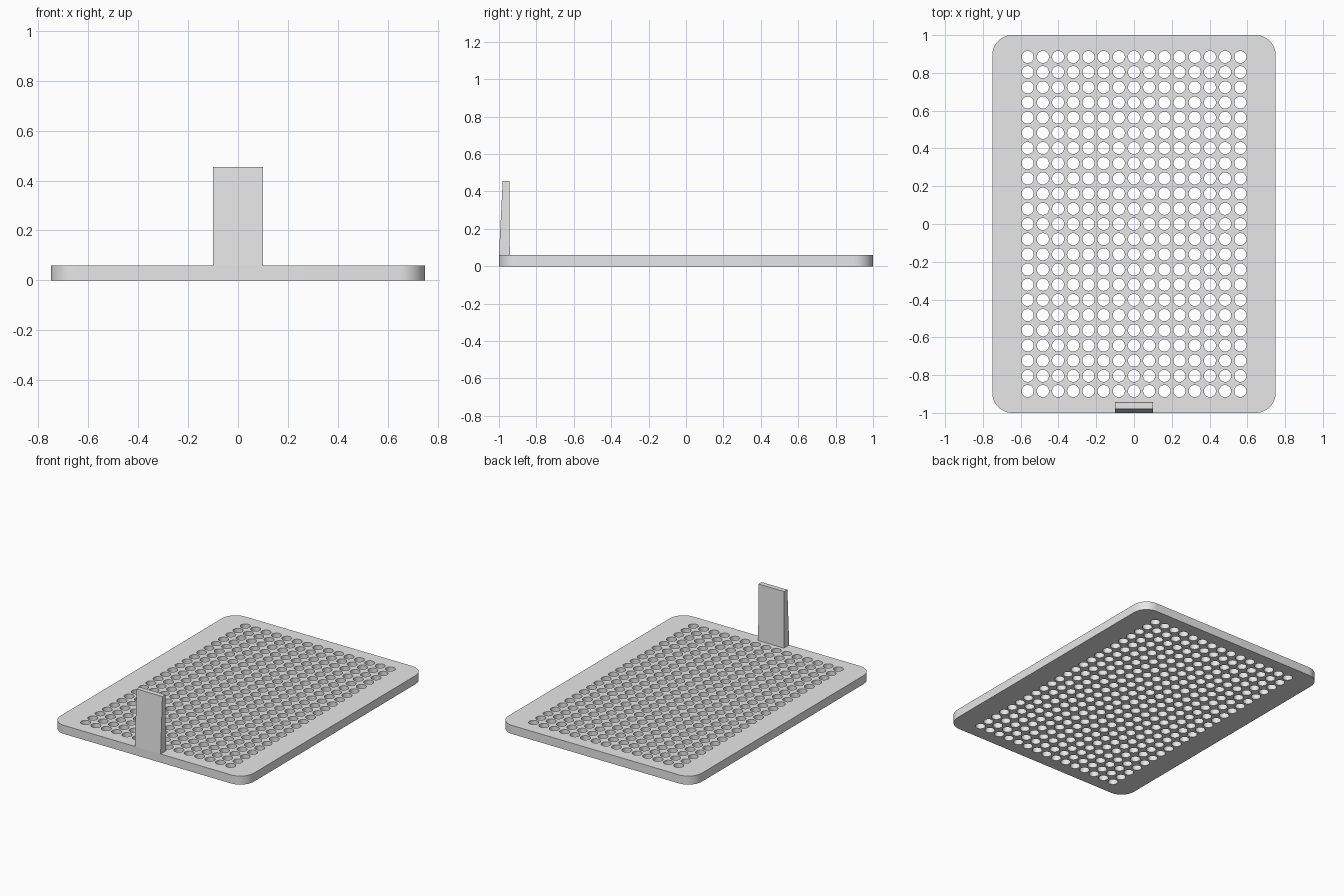
import bpy, bmesh
from math import sin, cos, pi

cube = bpy.data.objects.get("Cube")
if cube:
    bpy.data.objects.remove(cube, do_unlink=True)

HALF_X, HALF_Y, THICK = 0.75, 1.0, 0.06
CORNER, CORNER_STEPS = 0.105, 12
COLS, ROWS, PITCH = 15, 23, 0.0804
HOLE_R, HOLE_SIDES = 0.032, 32

grey = bpy.data.materials.new("plain_grey")
grey.use_nodes = True
colour = (0.8, 0.8, 0.8, 1)
grey.diffuse_color = colour
grey.node_tree.nodes["Principled BSDF"].inputs["Base Color"].default_value = colour


def add_object(name, bm):
    mesh = bpy.data.meshes.new(name)
    bm.to_mesh(mesh)
    bm.free()
    mesh.materials.clear()
    mesh.materials.append(grey)
    obj = bpy.data.objects.new(name, mesh)
    bpy.context.collection.objects.link(obj)
    return obj


def arc(cx, cy, r, start, sweep, steps):
    return [(cx + r * cos(start + sweep * i / steps),
             cy + r * sin(start + sweep * i / steps)) for i in range(steps + 1)]


def add_loop(curve, points):
    spline = curve.splines.new("POLY")
    spline.points.add(len(points) - 1)
    for p, (x, y) in zip(spline.points, points):
        p.co = (x, y, 0, 1)
    spline.use_cyclic_u = True


# Perforated plate: rounded outline and round holes as one filled, extruded curve
curve = bpy.data.curves.new("plate_profile", "CURVE")
curve.dimensions = "2D"
curve.fill_mode = "BOTH"
curve.extrude = THICK / 2
outline = []
for k, (sx, sy) in enumerate([(1, 1), (-1, 1), (-1, -1), (1, -1)]):
    outline += arc(sx * (HALF_X - CORNER), sy * (HALF_Y - CORNER),
                   CORNER, k * pi / 2, pi / 2, CORNER_STEPS)
add_loop(curve, outline)
for col in range(COLS):
    for row in range(ROWS):
        x = (col - (COLS - 1) / 2) * PITCH
        y = (row - (ROWS - 1) / 2) * PITCH
        add_loop(curve, arc(x, y, HOLE_R, 0, 2 * pi, HOLE_SIDES)[:-1])

profile = bpy.data.objects.new("plate_profile", curve)
bpy.context.collection.objects.link(profile)
bpy.context.view_layer.update()
depsgraph = bpy.context.evaluated_depsgraph_get()
filled = bpy.data.meshes.new_from_object(profile.evaluated_get(depsgraph))
bm = bmesh.new()
bm.from_mesh(filled)
bpy.data.objects.remove(profile, do_unlink=True)
bpy.data.meshes.remove(filled)
bmesh.ops.remove_doubles(bm, verts=bm.verts, dist=0.0001)
bmesh.ops.recalc_face_normals(bm, faces=bm.faces)
bmesh.ops.translate(bm, verts=bm.verts, vec=(0, 0, THICK / 2))
plate = add_object("perforated_plate", bm)

# Upright tab at the front edge, its front face leaning back slightly
bm = bmesh.new()
side = [(-1.0, THICK), (-0.942, THICK), (-0.945, 0.455), (-0.98, 0.455)]
face = bm.faces.new([bm.verts.new((-0.1, y, z)) for y, z in side])
grown = bmesh.ops.extrude_face_region(bm, geom=[face])
moved = [v for v in grown["geom"] if isinstance(v, bmesh.types.BMVert)]
bmesh.ops.translate(bm, verts=moved, vec=(0.2, 0, 0))
bmesh.ops.recalc_face_normals(bm, faces=bm.faces)
add_object("front_tab", bm)

# Smooth the hole walls and rounded corners, keeping rims sharp
for o in bpy.context.selected_objects:
    o.select_set(False)
plate.select_set(True)
bpy.context.view_layer.objects.active = plate
bpy.ops.object.shade_smooth_by_angle(angle=pi / 6)
